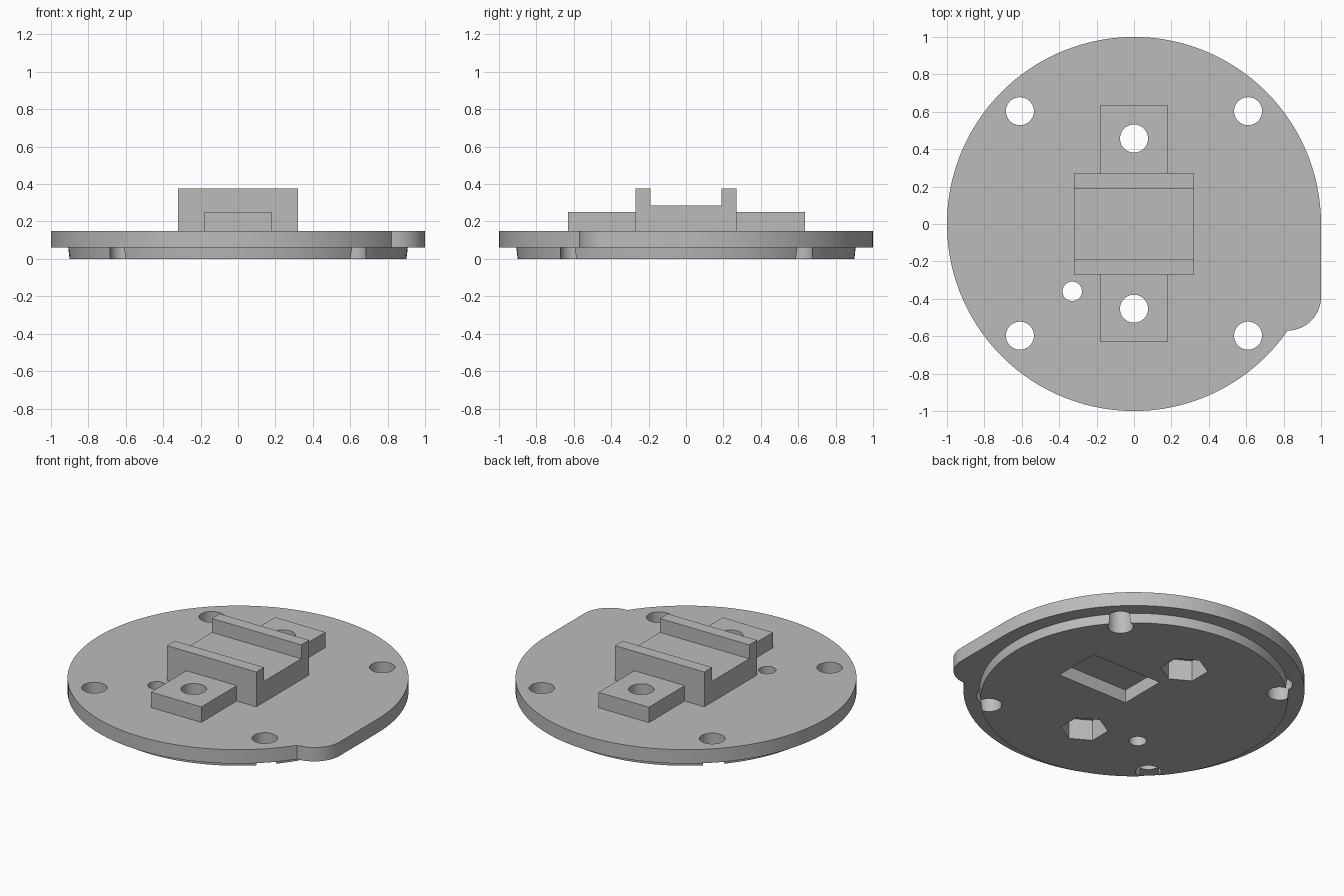
import bpy, bmesh, math
from mathutils import Vector

if "Cube" in bpy.data.objects:
    bpy.data.objects.remove(bpy.data.objects["Cube"], do_unlink=True)

grey = bpy.data.materials.new("plain grey")
grey.use_nodes = True
colour = (0.5, 0.5, 0.5, 1)
grey.diffuse_color = colour
grey.node_tree.nodes["Principled BSDF"].inputs["Base Color"].default_value = colour


def arc(radius, start, end, steps, cx=0, cy=0):
    """Points along an arc, angles in degrees."""
    angles = [math.radians(start + (end - start) * i / steps) for i in range(steps + 1)]
    return [(cx + radius * math.cos(a), cy + radius * math.sin(a)) for a in angles]


def extrude(name, points, offset):
    """Closed prism from a 3D outline swept along an offset."""
    bm = bmesh.new()
    face = bm.faces.new([bm.verts.new(p) for p in points])
    swept = bmesh.ops.extrude_face_region(bm, geom=[face])["geom"]
    bmesh.ops.translate(bm, vec=Vector(offset),
                        verts=[v for v in swept if isinstance(v, bmesh.types.BMVert)])
    bmesh.ops.recalc_face_normals(bm, faces=bm.faces)
    mesh = bpy.data.meshes.new(name)
    bm.to_mesh(mesh)
    bm.free()
    mesh.materials.append(grey)
    obj = bpy.data.objects.new(name, mesh)
    bpy.context.collection.objects.link(obj)
    return obj


def prism(name, outline, low, high):
    return extrude(name, [(x, y, low) for x, y in outline], (0, 0, high - low))


def box(name, x1, x2, y1, y2, z1, z2):
    return prism(name, [(x1, y1), (x2, y1), (x2, y2), (x1, y2)], z1, z2)


def combine(obj, tool, operation):
    """Apply a boolean and discard the tool."""
    mod = obj.modifiers.new("boolean", "BOOLEAN")
    mod.operation = operation
    mod.solver = "EXACT"
    mod.object = tool
    bpy.context.view_layer.objects.active = obj
    bpy.ops.object.modifier_apply(modifier=mod.name)
    bpy.data.objects.remove(tool, do_unlink=True)


def drill(obj, x, y, radius, low=-0.1, high=0.5, sides=40, turn=0):
    ring = arc(radius, turn, turn + 360, sides, x, y)[:-1]
    combine(obj, prism("hole_cutter", ring, low, high), "DIFFERENCE")


def smooth(obj):
    bpy.ops.object.select_all(action="DESELECT")
    obj.select_set(True)
    bpy.context.view_layer.objects.active = obj
    bpy.ops.object.shade_smooth_by_angle(angle=math.radians(25))


# Round plate with the rounded side lug
outline = arc(1, 0, 325.2, 110) + arc(0.18, -90, 0, 14, 0.82, -0.39)
base = prism("base_plate", outline, 0.06, 0.15)

# Slightly tapered step underneath
step = prism("bottom_step", arc(0.91, 0, 360, 110)[:-1], 0, 0.08)
for v in step.data.vertices:
    if v.co.z < 0.01:
        v.co.x *= 0.99
        v.co.y *= 0.99
combine(base, step, "UNION")

# Corner screw holes and the small wire hole
for x in (-0.61, 0.61):
    for y in (-0.597, 0.603):
        drill(base, x, y, 0.075)
drill(base, -0.33, -0.36, 0.052)

# Underside pocket
combine(base, box("pocket_cutter", 0.015, 0.52, -0.06, 0.25, -0.1, 0.085), "DIFFERENCE")

# Clamp screw holes with hexagonal nut pockets below
for y in (-0.453, 0.457):
    drill(base, 0, y, 0.075)
    drill(base, 0, y, 0.14, high=0.135, sides=6, turn=30)
smooth(base)

# Saddle block with a channel between two lips
half = [(0.27, 0.15), (0.27, 0.375), (0.19, 0.375), (0.19, 0.285)]
profile = half + [(-y, z) for y, z in reversed(half)]
extrude("saddle_block", [(-0.32, y, z) for y, z in profile], (0.64, 0, 0))

# Drilled screw tabs at both ends of the saddle
for name, y1, y2, hole_y in (("front_tab", -0.632, -0.27, -0.453),
                             ("back_tab", 0.27, 0.636, 0.457)):
    tab = box(name, -0.18, 0.18, y1, y2, 0.15, 0.25)
    drill(tab, 0, hole_y, 0.075)
    smooth(tab)
